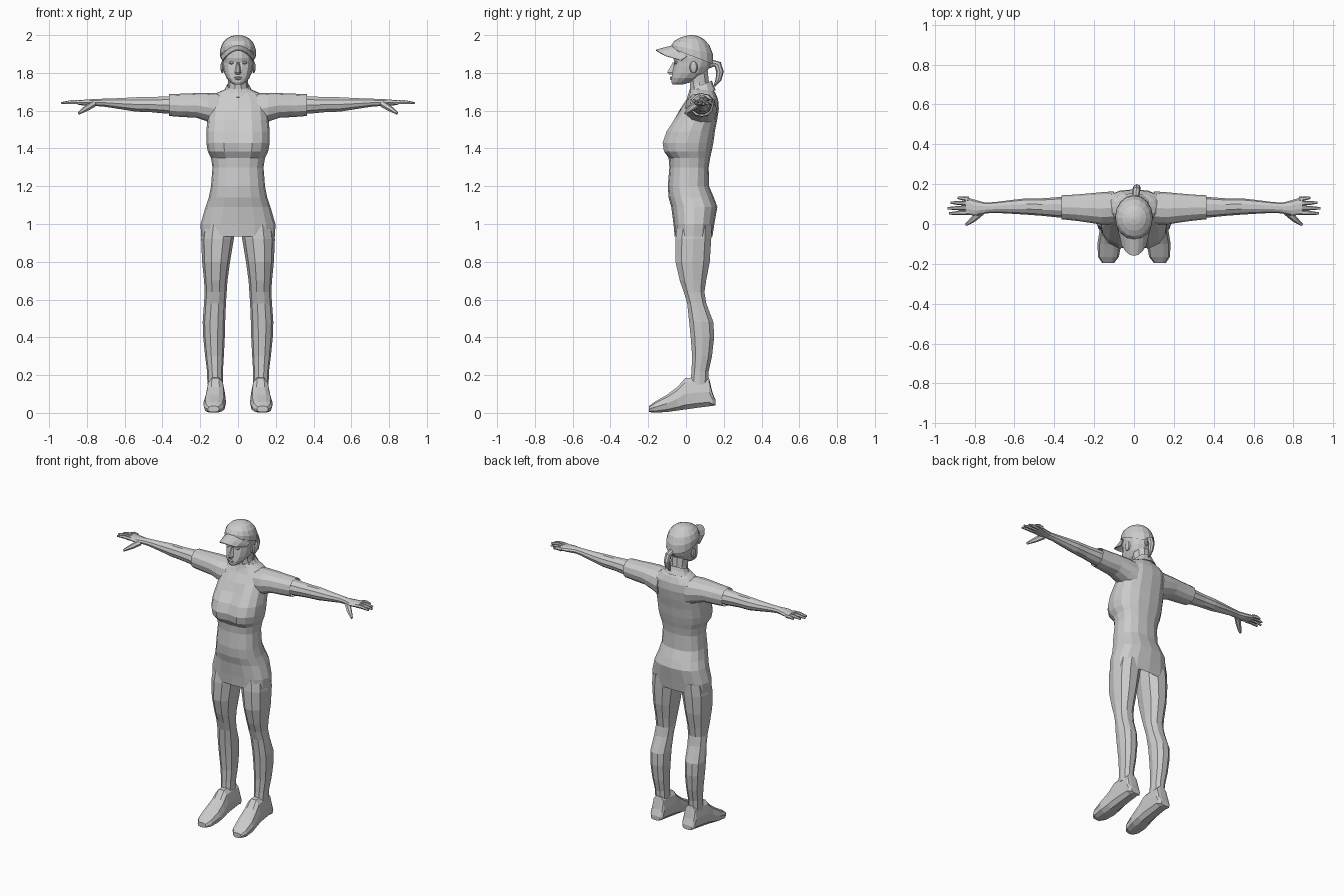
import bpy, bmesh, math
from mathutils import Vector


def ring(c, u, v, n, p=2.0):
    """Superellipse ring around c with half axes u and v."""
    c, u, v = Vector(c), Vector(u), Vector(v)
    f = lambda t: math.copysign(abs(t) ** (2 / p), t) if abs(t) > 1e-6 else 0.0
    return [c + u * f(math.cos(2 * math.pi * i / n)) + v * f(math.sin(2 * math.pi * i / n))
            for i in range(n)]


def loft(name, rings, start=True, end=True, mirror=False):
    """Skin a list of equal rings, optionally capped and mirrored over x."""
    bm = bmesh.new()
    vs = [[bm.verts.new(p) for p in r] for r in rings]
    n = len(vs[0])
    for a, b in zip(vs, vs[1:]):
        for i in range(n):
            j = (i + 1) % n
            bm.faces.new((a[i], a[j], b[j], b[i]))
    if start:
        bm.faces.new(vs[0][::-1])
    if end:
        bm.faces.new(vs[-1])
    return finish(name, bm, mirror)


def finish(name, bm, mirror=False):
    bmesh.ops.recalc_face_normals(bm, faces=bm.faces[:])
    me = bpy.data.meshes.new(name)
    bm.to_mesh(me)
    bm.free()
    ob = bpy.data.objects.new(name, me)
    bpy.context.collection.objects.link(ob)
    if mirror:
        m = ob.modifiers.new("Mirror", 'MIRROR')
        m.use_mirror_merge = False
    return ob


def zrings(rows, n, p=2.0, x=0.0):
    """Rows of z, half width, front y, back y, (tilt)."""
    out = []
    for z, w, f, b, *t in rows:
        tilt = t[0] if t else 0
        h = (b - f) / 2
        out.append(ring((x, (f + b) / 2, z), (w, 0, 0), (0, h, h * tilt), n, p))
    return out


def xrings(rows, n, p=2.0):
    """Rows of x, centre y, centre z, half depth, half height."""
    return [ring((x, y, z), (0, ry, 0), (0, 0, rz), n, p) for x, y, z, ry, rz in rows]


def tube(name, pts, radii, n=6, hint=(0, 0, 1), mirror=False):
    pts = [Vector(p) for p in pts]
    rs = []
    for i, (p, r) in enumerate(zip(pts, radii)):
        t = (pts[min(i + 1, len(pts) - 1)] - pts[max(i - 1, 0)]).normalized()
        s = t.cross(Vector(hint)).normalized()
        rs.append(ring(p, s * r, t.cross(s) * r, n))
    return loft(name, rs, mirror=mirror)


def ball(name, loc, size, mirror=False, seg=8, rows=6):
    bm = bmesh.new()
    bmesh.ops.create_uvsphere(bm, u_segments=seg, v_segments=rows, radius=1)
    for v in bm.verts:
        v.co = Vector([l + c * s for l, c, s in zip(loc, v.co, size)])
    return finish(name, bm, mirror)


# Dress: hem, hips, waist, bust, shoulders
dress = loft("dress", zrings([
    (0.935, .196, -.060, .140), (1.00, .198, -.066, .150), (1.09, .172, -.078, .166),
    (1.14, .155, -.092, .148), (1.20, .143, -.096, .122), (1.30, .135, -.088, .120),
    (1.35, .143, -.092, .128), (1.385, .160, -.126, .136), (1.43, .168, -.133, .145),
    (1.49, .168, -.112, .153), (1.55, .162, -.072, .165), (1.61, .158, -.030, .174),
    (1.66, .150, .003, .170), (1.695, .110, .020, .155), (1.715, .065, .022, .140)],
    16, 2.4), start=False)
for v in dress.data.vertices:
    if v.co.y < 0 and 1.36 < v.co.z < 1.56:
        v.co.y += .022 * math.exp(-(v.co.x / .04) ** 2)

# Short sleeves, open at the cuff
loft("sleeve", xrings([
    (.10, .082, 1.605, .082, .088), (.16, .078, 1.618, .082, .076), (.22, .080, 1.628, .074, .065),
    (.29, .082, 1.628, .066, .062), (.365, .084, 1.630, .060, .058)], 12, 2.2),
    end=False, mirror=True)

# Arm with palm
loft("arm", xrings([
    (.28, .082, 1.630, .055, .052), (.38, .084, 1.630, .051, .048), (.46, .085, 1.632, .044, .042),
    (.54, .088, 1.633, .041, .040), (.62, .086, 1.637, .034, .031), (.70, .083, 1.642, .027, .023),
    (.745, .080, 1.643, .027, .020), (.79, .080, 1.642, .039, .019), (.845, .092, 1.643, .044, .013)],
    10), mirror=True)

# Fingers and thumb
for nm, y0, x1, y1 in (("index", .058, .928, .053), ("middle", .081, .936, .079),
                       ("ring", .104, .920, .107), ("little", .125, .885, .132)):
    tube(nm + "_finger", [(.83, y0, 1.643), ((.83 + x1) / 2, (y0 + y1) / 2, 1.646), (x1, y1, 1.640)],
         (.012, .011, .006), mirror=True)
tube("thumb", [(.765, .062, 1.636), (.800, .030, 1.614), (.822, .012, 1.600), (.843, -.004, 1.586)],
     (.018, .016, .012, .007), mirror=True)

# Legs
legs = []
for z, xi, xo, f, b in ((1.00, .015, .185, -.05, .14), (.92, .022, .195, -.060, .138),
                        (.80, .042, .190, -.060, .130), (.70, .056, .180, -.036, .110),
                        (.64, .060, .176, -.014, .100), (.58, .064, .180, .004, .110),
                        (.48, .068, .187, .014, .148), (.40, .070, .184, .022, .152),
                        (.30, .075, .174, .030, .140), (.22, .080, .164, .027, .122),
                        (.15, .080, .162, .020, .120)):
    legs += zrings([(z, (xo - xi) / 2, f, b)], 10, 2.2, (xi + xo) / 2)
loft("leg", legs, mirror=True)

# Shoes: rings along y with a narrower top
shoe = []
for y, x, w, z0, z1 in ((-.196, .130, .030, .004, .036), (-.165, .128, .052, .000, .060),
                        (-.10, .124, .061, .003, .098), (-.045, .120, .058, .010, .140),
                        (-.005, .119, .056, .015, .187), (.06, .118, .054, .024, .192),
                        (.122, .117, .052, .032, .188), (.140, .117, .048, .036, .110),
                        (.156, .117, .034, .040, .070)):
    r = ring((x, y, (z0 + z1) / 2), (w, 0, 0), (0, 0, (z1 - z0) / 2), 10, 2.8)
    for p in r:
        p.x = x + (p.x - x) * (1 - 1.6 * max(0, p.z - .04))
    shoe.append(r)
loft("shoe", shoe, mirror=True)

# Neck and collar
loft("neck", zrings([(1.66, .066, .015, .150), (1.71, .057, .020, .134), (1.75, .052, .018, .124),
                     (1.81, .054, .000, .118)], 10))
collar = loft("collar", zrings([(1.690, .092, .006, .158, .25), (1.716, .070, .014, .144, .35),
                                (1.735, .060, .018, .138, .4)], 12), False, False)
collar.modifiers.new("Solidify", 'SOLIDIFY').thickness = .004

# Head
loft("head", zrings([
    (1.738, .022, -.070, -.020), (1.750, .040, -.078, .025), (1.772, .060, -.079, .075),
    (1.800, .073, -.074, .110), (1.830, .080, -.068, .127), (1.855, .083, -.063, .134),
    (1.880, .086, -.070, .138), (1.930, .084, -.066, .130), (1.970, .060, -.035, .095)], 14, 2.2))

# Nose, lips, eyes, ears
loft("nose", [[Vector(p) for p in r] for r in (
    [(-.008, -.060, 1.855), (.008, -.060, 1.855), (.003, -.070, 1.855), (-.003, -.070, 1.855)],
    [(-.018, -.070, 1.803), (.018, -.070, 1.803), (.006, -.099, 1.803), (-.006, -.099, 1.803)],
    [(-.015, -.070, 1.792), (.015, -.070, 1.792), (.004, -.090, 1.792), (-.004, -.090, 1.792)])])
ball("upper_lip", (0, -.078, 1.776), (.022, .008, .005))
ball("lower_lip", (0, -.078, 1.768), (.018, .008, .005))
ball("eye", (.033, -.052, 1.853), (.015, .012, .008), True)
ball("ear", (.083, .040, 1.830), (.010, .022, .032), True)

# Cap crown with tilted rim
loft("cap_crown", zrings([
    (1.888, .095, -.078, .146, -.38), (1.925, .094, -.076, .142, -.22), (1.958, .082, -.062, .124, -.12),
    (1.982, .060, -.034, .095, -.05), (1.995, .034, -.006, .064), (2.000, .010, .020, .038)],
    16), start=False)

# Arched cap brim
bm = bmesh.new()
grid = []
for i in range(9):
    u = -.97 + 1.94 * i / 8
    c = math.sqrt(1 - u * u)
    grid.append([bm.verts.new((.094 * u * (1 - .1 * t), .030 - .105 * c - .085 * t * c ** .7,
                               1.945 - .060 * u * u - .022 * t)) for t in (0, .5, 1)])
for a, b in zip(grid, grid[1:]):
    for k in range(2):
        bm.faces.new((a[k], a[k + 1], b[k + 1], b[k]))
brim = finish("cap_brim", bm)
brim.modifiers.new("Solidify", 'SOLIDIFY').thickness = .006

# Ponytail
tube("ponytail", [(0.008, .115, 1.835), (.010, .145, 1.852), (.012, .168, 1.845), (.014, .180, 1.805),
                  (.014, .172, 1.765), (.012, .150, 1.730)],
     (.014, .017, .020, .020, .016, .004), n=8, hint=(1, 0, 0))
